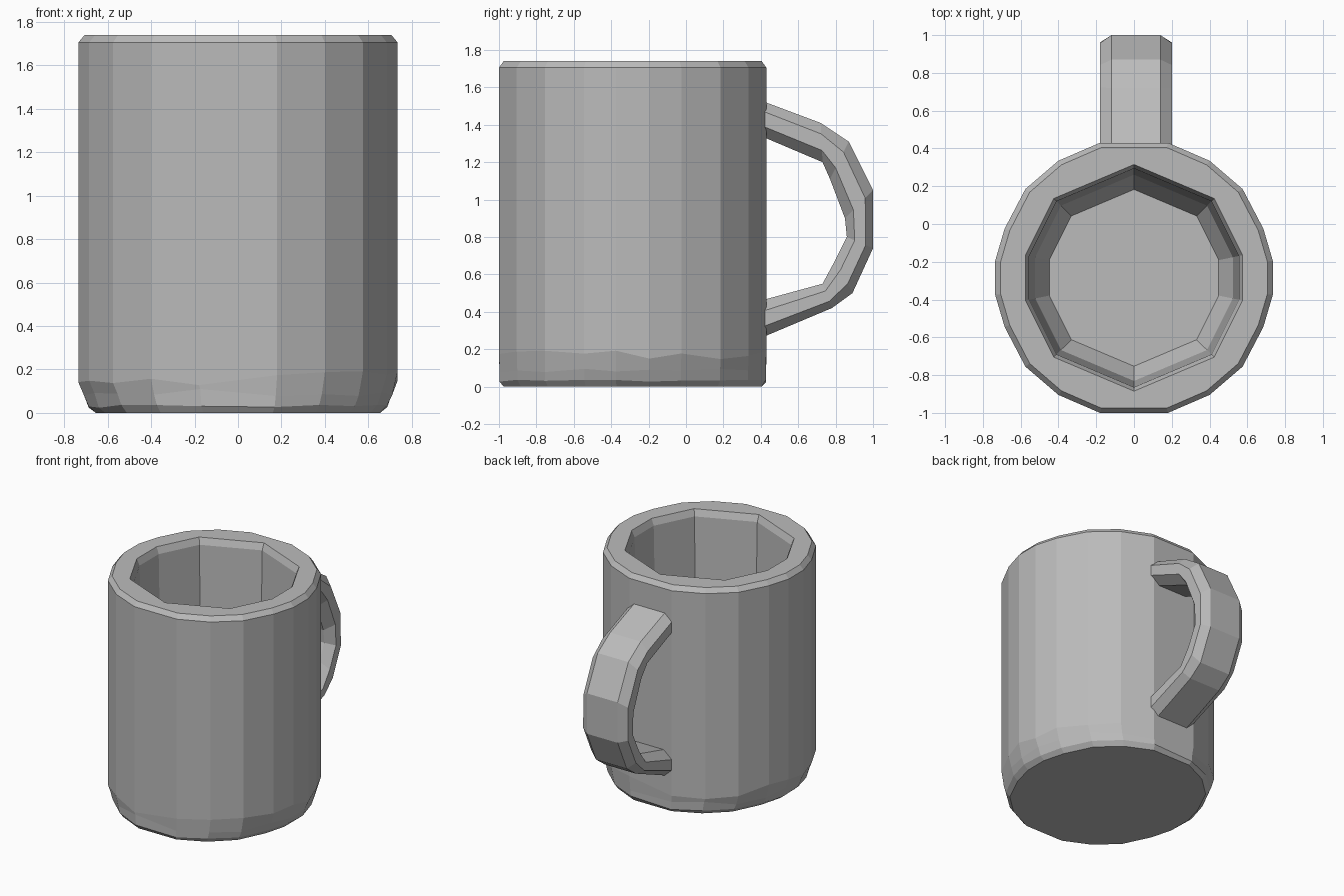
import bpy, bmesh, random

random.seed(4)
cube = bpy.data.objects.get("Cube")
if cube:
    bpy.data.objects.remove(cube)

grey = bpy.data.materials.new("stone_grey")
grey.use_nodes = True
colour = (0.5, 0.5, 0.5, 1)
grey.diffuse_color = colour
grey.node_tree.nodes["Principled BSDF"].inputs["Base Color"].default_value = colour
grey.node_tree.nodes["Principled BSDF"].inputs["Roughness"].default_value = 0.8

CENTRE_Y = -0.285


def mirrored_outline(quarter):
    """Mirror a counter-clockwise quarter outline into a full loop."""
    half = quarter + [(-x, y) for x, y in reversed(quarter) if x > 0]
    return half + [(x, -y) for x, y in reversed(half)]


def add_ring(bm, points):
    return [bm.verts.new(p) for p in points]


def bridge(bm, a, b):
    n = len(a)
    for i in range(n):
        j = (i + 1) % n
        bm.faces.new((a[i], a[j], b[j], b[i]))


def finish(bm, name):
    bmesh.ops.recalc_face_normals(bm, faces=bm.faces)
    mesh = bpy.data.meshes.new(name)
    bm.to_mesh(mesh)
    bm.free()
    mesh.materials.append(grey)
    obj = bpy.data.objects.new(name, mesh)
    bpy.context.collection.objects.link(obj)
    return obj


# Mug body: faceted outside wall, flat rim and a ten-sided hollow
outer = mirrored_outline([(0.735, 0.09), (0.685, 0.26), (0.575, 0.47), (0.4, 0.62), (0.18, 0.715)])
inner = mirrored_outline([(0.575, 0.12), (0.425, 0.42), (0, 0.6)])

bm = bmesh.new()
outside = []
for z, sx, sy, chip in [(0, 0.89, 0.965, 0), (0.03, 0.935, 0.995, 0.008),
                        (0.09, 0.965, 0.995, 0.02), (0.16, 1, 1, 0.035),
                        (1.705, 1, 1, 0), (1.74, 0.96, 0.965, 0)]:
    outside.append(add_ring(bm, [
        (x * sx, y * sy + CENTRE_Y, z + random.uniform(-chip, chip)) for x, y in outer]))
for a, b in zip(outside, outside[1:]):
    bridge(bm, a, b)
bm.faces.new(outside[0])

hollow = []
for z, s in [(1.74, 1), (1.69, 0.965), (0.3, 0.91), (0.17, 0.78)]:
    ring = []
    for x, y in inner:
        ring.append((x * s, y * s + CENTRE_Y, z))
    # The front and back points occur twice in the loop, so keep one of each
    unique = [p for i, p in enumerate(ring) if p != ring[i - 1]]
    hollow.append(add_ring(bm, unique))
for a, b in zip(hollow, hollow[1:]):
    bridge(bm, a, b)
bm.faces.new(hollow[-1])


# Rim between the two unequal outlines
def rim_edges(ring):
    return [bm.edges.get((ring[i - 1], ring[i])) for i in range(len(ring))]


bmesh.ops.triangle_fill(bm, use_beauty=True, use_dissolve=False,
                        edges=rim_edges(outside[-1]) + rim_edges(hollow[0]))
finish(bm, "mug_body")

# Handle: chamfered section lofted between an inner and an outer curve
stations = [  # inner (y, z), outer (y, z)
    ((0.40, 1.34), (0.40, 1.53)),
    ((0.73, 1.20), (0.72, 1.41)),
    ((0.77, 1.11), (0.87, 1.31)),
    ((0.85, 0.90), (1.00, 1.05)),
    ((0.86, 0.80), (1.00, 0.74)),
    ((0.80, 0.68), (0.89, 0.50)),
    ((0.73, 0.55), (0.78, 0.42)),
    ((0.40, 0.46), (0.40, 0.26)),
]
section = [(-0.12, 0), (0.12, 0), (0.19, 0.3), (0.19, 0.72),
           (0.13, 1), (-0.13, 1), (-0.19, 0.72), (-0.19, 0.3)]
bm = bmesh.new()
loops = []
for (iy, iz), (oy, oz) in stations:
    loops.append(add_ring(bm, [
        (0.01 + x, iy + (oy - iy) * t, iz + (oz - iz) * t) for x, t in section]))
for a, b in zip(loops, loops[1:]):
    bridge(bm, a, b)
bm.faces.new(loops[0])
bm.faces.new(loops[-1])
finish(bm, "handle")
